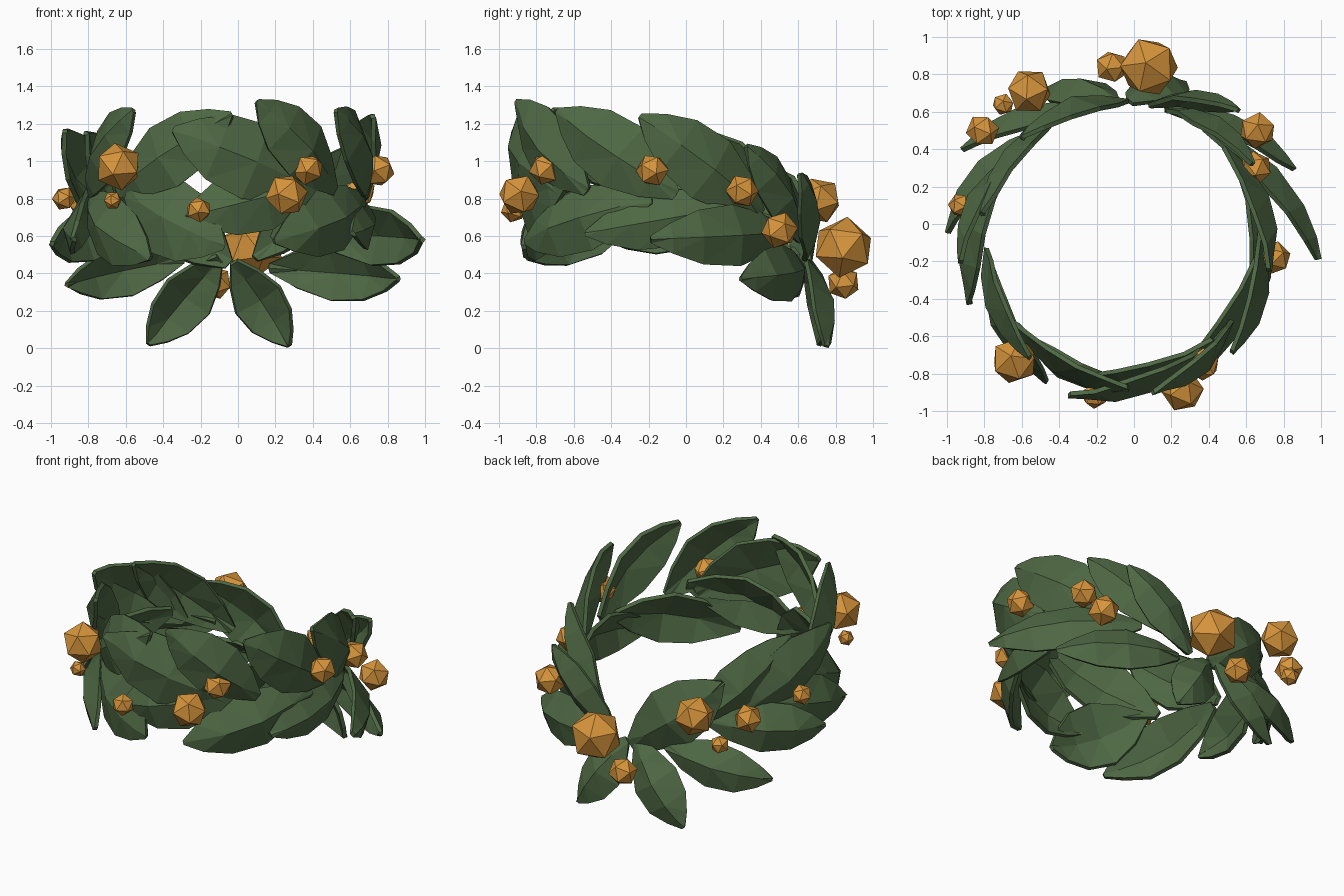
import bpy
import bmesh
import math
import random
from mathutils import Matrix, Vector

random.seed(4)
CENTRE = Vector((-0.06, -0.08, 0))

old = bpy.data.objects.get("Cube")
if old:
    bpy.data.objects.remove(old)


def make_material(name, colour):
    material = bpy.data.materials.new(name)
    material.use_nodes = True
    material.diffuse_color = colour
    material.node_tree.nodes["Principled BSDF"].inputs["Base Color"].default_value = colour
    return material


leaf_green = make_material("leaf green", (0.078, 0.14, 0.058, 1))
berry_orange = make_material("berry orange", (0.68, 0.3, 0.045, 1))


def finish(bm, name, material):
    bmesh.ops.recalc_face_normals(bm, faces=bm.faces)
    mesh = bpy.data.meshes.new(name)
    bm.to_mesh(mesh)
    bm.free()
    mesh.materials.append(material)
    obj = bpy.data.objects.new(name, mesh)
    bpy.context.collection.objects.link(obj)
    return obj


def outward(degrees):
    """Direction away from the ring's axis; zero is the front centre."""
    angle = math.radians(degrees)
    return Vector((math.sin(angle), -math.cos(angle), 0))


def mix(a, b, t):
    return a + (b - a) * t


# Leaf outline: position along the midrib and share of the half width
OUTLINE = [(0, 0.16), (0.2, 0.64), (0.45, 1), (0.7, 0.88), (0.88, 0.48), (1, 0.07)]


def add_leaf(name, base_angle, base_z, tip_angle, tip_z, tip_radius, width):
    """Ridged, faceted leaf, bent slightly to follow the ring from base to tip."""
    base_radius = 0.73
    up = Vector((0, 0, 1))
    start = CENTRE + outward(base_angle) * base_radius + up * base_z
    end = CENTRE + outward(tip_angle) * tip_radius + up * tip_z
    bm = bmesh.new()
    rows = []
    for t, share in OUTLINE:
        # The midrib runs between the straight chord and the full arc
        normal = outward(mix(base_angle, tip_angle, mix(0.5, t, 0.5)))
        arc = CENTRE + outward(mix(base_angle, tip_angle, t)) * mix(base_radius, tip_radius, t)
        middle = start.lerp(end, t).lerp(arc + up * mix(base_z, tip_z, t), 0.55)
        across = normal.cross(end - start).normalized()
        if across.z < 0:
            across.negate()
        across -= normal * 0.18 * across.z
        arch = math.sin(math.pi * t)
        row = []
        for side in (-1, 0, 1):
            lift = arch * (0 if side else 0.075) + random.uniform(-0.008, 0.008)
            spot = middle + across * side * share * width / 2 + normal * lift
            row.append(bm.verts.new(spot))
        rows.append(row)
    for low, high in zip(rows, rows[1:]):
        for k in (0, 1):
            bm.faces.new((low[k], low[k + 1], high[k + 1], high[k]))
    bmesh.ops.triangulate(bm, faces=bm.faces)
    leaf = finish(bm, name, leaf_green)
    solid = leaf.modifiers.new("leaf thickness", "SOLIDIFY")
    solid.thickness = 0.025
    solid.offset = 0


def add_berry(name, x, y, z, radius):
    """Twenty-sided berry turned at random."""
    bm = bmesh.new()
    bmesh.ops.create_icosphere(bm, subdivisions=1, radius=radius)
    turn = Matrix.Rotation(random.uniform(0, math.tau), 4, "Z")
    tilt = Matrix.Rotation(random.uniform(0, math.tau), 4, "X")
    bmesh.ops.transform(bm, matrix=turn @ tilt, verts=bm.verts)
    berry = finish(bm, name, berry_orange)
    berry.location = (x, y, z)


# Leaves: base angle, base height, tip angle, tip height, tip radius, width
right_upper = [
    (52, 0.84, 11, 1.32, 0.83, 0.34),
    (38, 0.85, -19, 1.17, 0.88, 0.42),
    (92, 0.82, 44, 1.27, 0.84, 0.37),
    (131, 0.72, 78, 1.24, 0.8, 0.37),
    (160, 0.58, 120, 1.08, 0.8, 0.28),
    (168, 0.48, 138, 0.93, 0.93, 0.26),
]
right_lower = [
    (42, 0.9, -16, 0.7, 0.78, 0.36),
    (82, 0.8, 18, 0.57, 0.81, 0.35),
    (122, 0.77, 56, 0.61, 0.81, 0.3),
    (144, 0.62, 84, 0.58, 1.05, 0.32),
    (162, 0.43, 112, 0.37, 0.99, 0.3),
    (177, 0.46, 158, 0.01, 0.89, 0.28),
]
left_upper = [
    (-52, 0.83, 2, 1.25, 0.8, 0.36),
    (-85, 0.82, -38, 1.27, 0.8, 0.34),
    (-127, 0.7, -82, 1.16, 0.88, 0.34),
    (-150, 0.62, -100, 1.15, 0.76, 0.32),
    (-181, 0.45, -135, 0.93, 0.76, 0.38),
]
left_lower = [
    (-46, 0.83, -1, 0.54, 0.79, 0.41),
    (-82, 0.8, -28, 0.48, 0.86, 0.33),
    (-120, 0.78, -67, 0.58, 0.89, 0.32),
    (-142, 0.66, -92, 0.56, 0.94, 0.3),
    (-162, 0.48, -119, 0.34, 0.98, 0.28),
    (-177, 0.48, -152, 0.02, 0.89, 0.3),
]
groups = {
    "right_upper_leaf": right_upper,
    "right_lower_leaf": right_lower,
    "left_upper_leaf": left_upper,
    "left_lower_leaf": left_lower,
}
for name, leaves in groups.items():
    for leaf in leaves:
        add_leaf(name, *leaf)

# Berries: position and radius
berries = [
    (-0.64, -0.73, 0.97, 0.13),
    (-0.67, -0.74, 0.79, 0.05),
    (-0.21, -0.92, 0.74, 0.07),
    (0.26, -0.89, 0.82, 0.115),
    (0.37, -0.75, 0.96, 0.09),
    (0.75, -0.18, 0.95, 0.09),
    (0.65, 0.3, 0.84, 0.09),
    (0.66, 0.5, 0.63, 0.1),
    (0.08, 0.84, 0.54, 0.165),
    (-0.12, 0.84, 0.35, 0.09),
    (-0.56, 0.71, 0.79, 0.125),
    (-0.7, 0.64, 0.61, 0.06),
    (-0.81, 0.5, 0.76, 0.09),
    (-0.93, 0.1, 0.8, 0.065),
]
for berry in berries:
    add_berry("berry", *berry)
